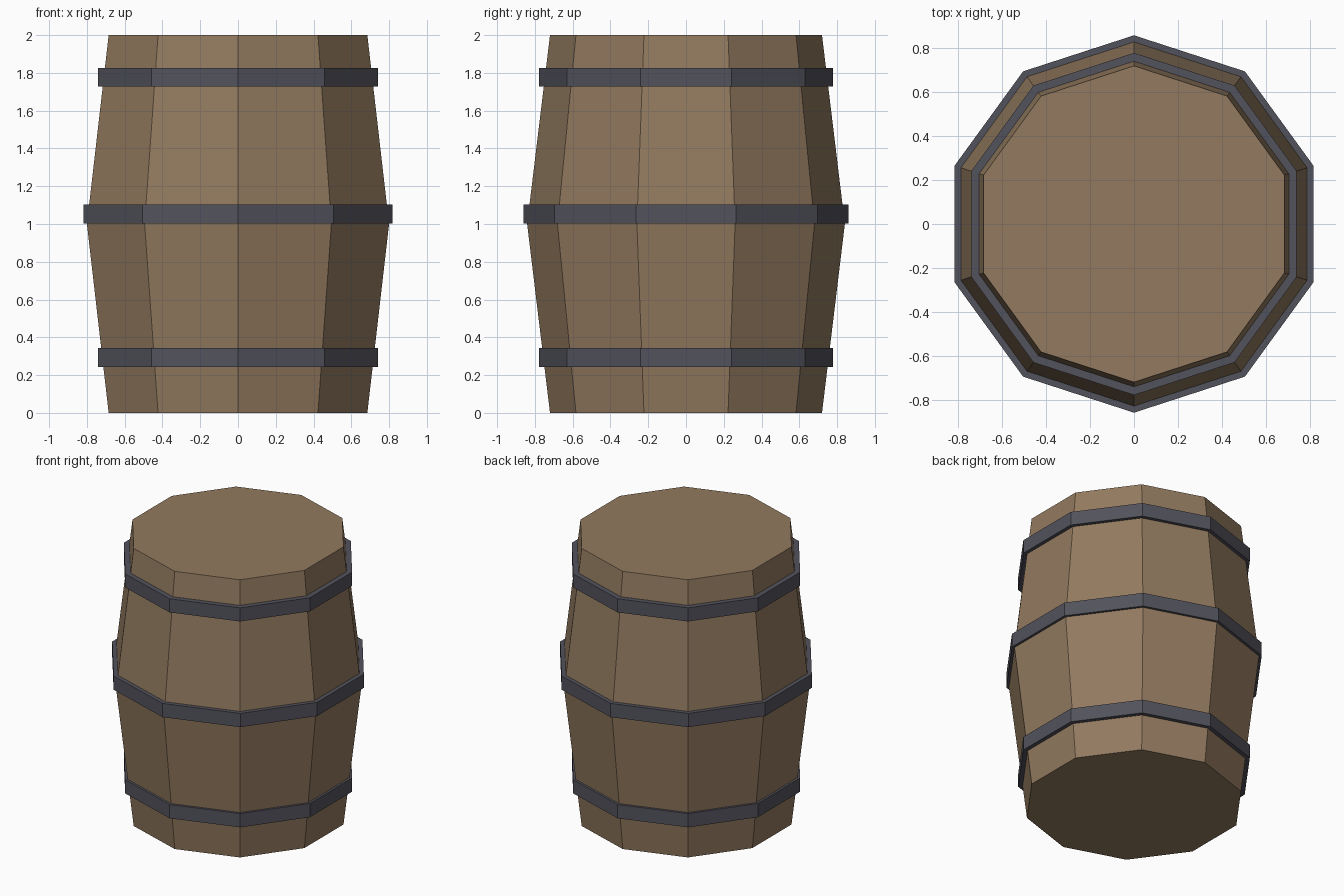
import bpy, bmesh, math

if "Cube" in bpy.data.objects:
    bpy.data.objects.remove(bpy.data.objects["Cube"])

SIDES = 10


def material(name, rgb):
    m = bpy.data.materials.new(name)
    m.diffuse_color = (*rgb, 1)
    m.use_nodes = True
    m.node_tree.nodes["Principled BSDF"].inputs["Base Color"].default_value = m.diffuse_color
    return m


wood = material("brown wood", (0.29, 0.195, 0.115))
iron = material("dark iron", (0.085, 0.085, 0.108))


def lathe(name, profile, mat, closed=False):
    """Turn a (radius, z) profile into a ten-sided solid, corners on the y axis."""
    bm = bmesh.new()
    rings = []
    for r, z in profile:
        angles = [math.pi / 2 + 2 * math.pi * i / SIDES for i in range(SIDES)]
        rings.append([bm.verts.new((r * math.cos(a), r * math.sin(a), z)) for a in angles])
    pairs = list(zip(rings, rings[1:]))
    if closed:
        pairs.append((rings[-1], rings[0]))
    else:
        bm.faces.new(rings[0])
        bm.faces.new(rings[-1])
    for low, high in pairs:
        for i in range(SIDES):
            j = (i + 1) % SIDES
            bm.faces.new((low[i], low[j], high[j], high[i]))
    bmesh.ops.recalc_face_normals(bm, faces=bm.faces[:])
    mesh = bpy.data.meshes.new(name)
    bm.to_mesh(mesh)
    bm.free()
    mesh.materials.append(mat)
    obj = bpy.data.objects.new(name, mesh)
    bpy.context.collection.objects.link(obj)
    return obj


# Bulging wooden body with flat ends
END_R, BELLY_R = 0.72, 0.841
lathe("barrel_body", [(END_R, 0), (BELLY_R, 1), (END_R, 2)], wood)


def body_radius(z):
    return BELLY_R - (BELLY_R - END_R) * abs(z - 1)


# Iron hoops: vertical outer wall, inner wall just inside the staves
for name, z0, z1, r in (("lower_hoop", 0.244, 0.343, 0.779),
                        ("middle_hoop", 1.003, 1.102, 0.859),
                        ("upper_hoop", 1.727, 1.825, 0.779)):
    lathe(name, [(r, z0), (r, z1), (body_radius(z1) - 0.005, z1),
                 (body_radius(z0) - 0.005, z0)], iron, closed=True)
